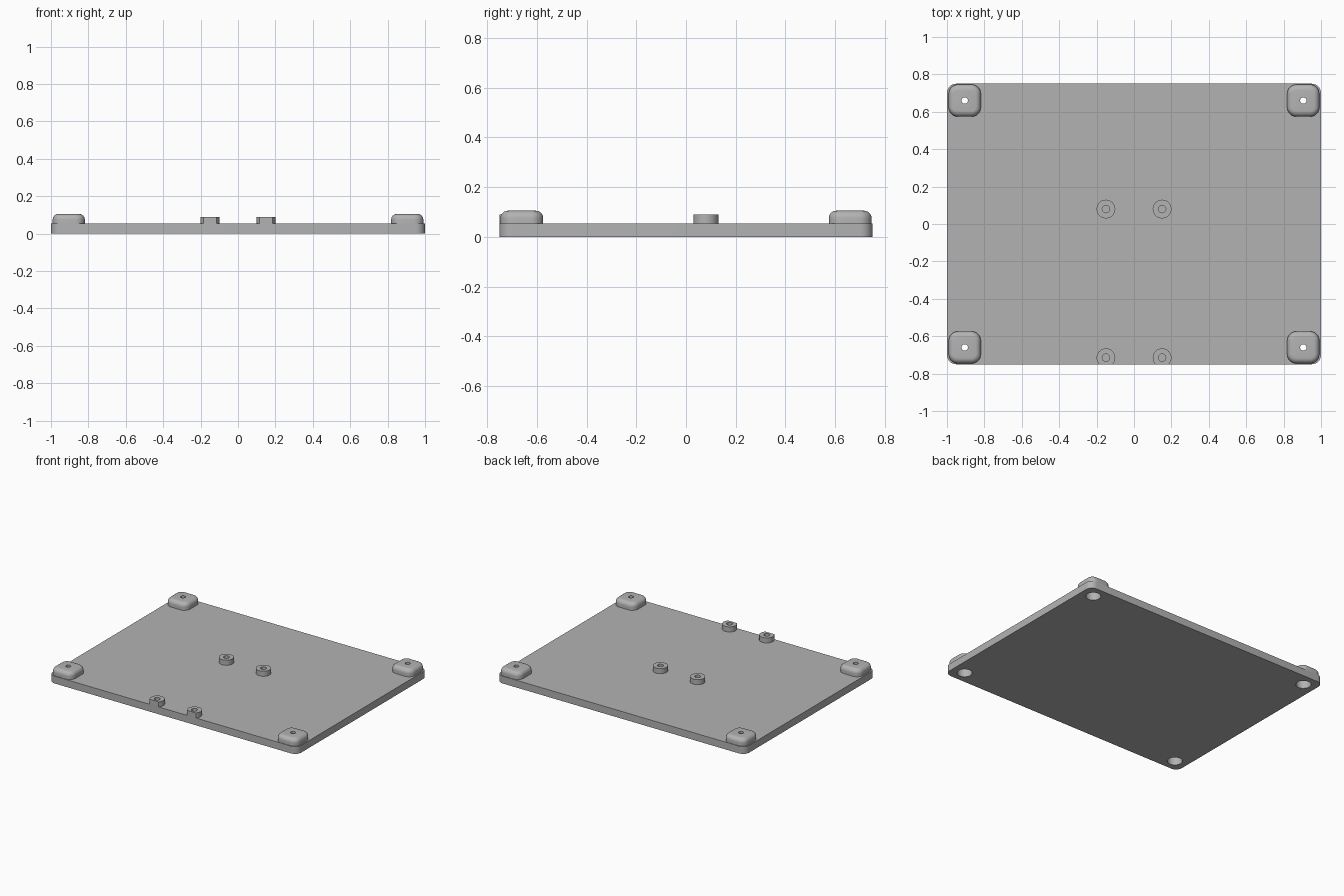
import bpy, bmesh, math
from mathutils import Vector

cube = bpy.data.objects.get("Cube")
if cube:
    bpy.data.objects.remove(cube, do_unlink=True)

grey = bpy.data.materials.new("light_grey")
grey.use_nodes = True
colour = (0.45, 0.45, 0.45, 1)
grey.diffuse_color = colour
grey.node_tree.nodes["Principled BSDF"].inputs["Base Color"].default_value = colour

PLATE_TOP = 0.053
FOOT_X, FOOT_Y = 0.905, 0.66
CORNERS = [(sx * FOOT_X, sy * FOOT_Y) for sx in (-1, 1) for sy in (-1, 1)]


def make_object(name, bm):
    bmesh.ops.recalc_face_normals(bm, faces=bm.faces)
    mesh = bpy.data.meshes.new(name)
    bm.to_mesh(mesh)
    bm.free()
    mesh.materials.append(grey)
    obj = bpy.data.objects.new(name, mesh)
    bpy.context.collection.objects.link(obj)
    return obj


def rounded_block(name, size, centre, z0, z1, radius, top_round=0):
    """Box with rounded vertical corners and an optional rounded top rim."""
    bm = bmesh.new()
    bmesh.ops.create_cube(bm, size=1)
    for v in bm.verts:
        v.co = (v.co.x * size[0] + centre[0], v.co.y * size[1] + centre[1],
                z1 if v.co.z > 0 else z0)
    uprights = [e for e in bm.edges if abs(e.verts[0].co.z - e.verts[1].co.z) > 0.01]
    bmesh.ops.bevel(bm, geom=uprights, offset=radius, segments=8, profile=0.5, affect='EDGES')
    if top_round:
        rim = [e for e in bm.edges if all(v.co.z > z1 - 1e-5 for v in e.verts)]
        bmesh.ops.bevel(bm, geom=rim, offset=top_round, segments=6, profile=0.5, affect='EDGES')
    return make_object(name, bm)


def drill(obj, x, y, radius, z0, z1):
    """Cut a round vertical hole."""
    bpy.ops.mesh.primitive_cylinder_add(vertices=32, radius=radius, depth=z1 - z0,
                                        location=(x, y, (z0 + z1) / 2))
    cutter = bpy.context.object
    cutter.hide_render = True
    cutter.data.materials.append(grey)
    mod = obj.modifiers.new("hole", 'BOOLEAN')
    mod.operation = 'DIFFERENCE'
    mod.solver = 'EXACT'
    mod.object = cutter
    bpy.context.view_layer.objects.active = obj
    bpy.ops.object.modifier_apply(modifier=mod.name)
    bpy.data.objects.remove(cutter, do_unlink=True)


def smooth(obj):
    bpy.ops.object.select_all(action='DESELECT')
    obj.select_set(True)
    bpy.context.view_layer.objects.active = obj
    bpy.ops.object.shade_smooth_by_angle(angle=math.radians(35))


def standoff(name, x, y):
    """Short blind-bored boss, trimmed flush with the front edge of the plate."""
    bm = bmesh.new()
    steps = 32
    profile = [(0.05, PLATE_TOP), (0.05, 0.09), (0.02, 0.09), (0.02, PLATE_TOP)]
    rings = []
    for r, z in profile:
        rings.append([bm.verts.new((x + r * math.cos(math.tau * i / steps),
                                    y + r * math.sin(math.tau * i / steps), z))
                      for i in range(steps)])
    for a, b in zip(rings, rings[1:] + rings[:1]):
        for i in range(steps):
            j = (i + 1) % steps
            bm.faces.new((a[i], a[j], b[j], b[i]))
    cut = bmesh.ops.bisect_plane(bm, geom=bm.verts[:] + bm.edges[:] + bm.faces[:],
                                 plane_co=Vector((0, -0.75, 0)), plane_no=Vector((0, -1, 0)),
                                 clear_outer=True)
    edges = [g for g in cut["geom_cut"] if isinstance(g, bmesh.types.BMEdge)]
    if edges:
        bmesh.ops.holes_fill(bm, edges=edges)
    smooth(make_object(name, bm))


# Base plate with four screw recesses
plate = rounded_block("base_plate", (2, 1.5), (0, 0), 0, PLATE_TOP, 0.05)
for x, y in CORNERS:
    drill(plate, x, y, 0.05, -0.1, 0.2)
smooth(plate)

# Cushioned corner feet, recessed from below with a small through hole
for x, y in CORNERS:
    name = ("front" if y < 0 else "back") + ("_left" if x > 0 else "_right") + "_foot"
    foot = rounded_block(name, (0.172, 0.172), (x, y), PLATE_TOP, 0.105, 0.05, 0.03)
    drill(foot, x, y, 0.05, 0, 0.075)
    drill(foot, x, y, 0.017, 0, 0.2)
    smooth(foot)

# Mounting bosses
for side, x in (("left", 0.15), ("right", -0.15)):
    standoff(f"middle_{side}_standoff", x, 0.08)
    standoff(f"front_{side}_standoff", x, -0.715)
